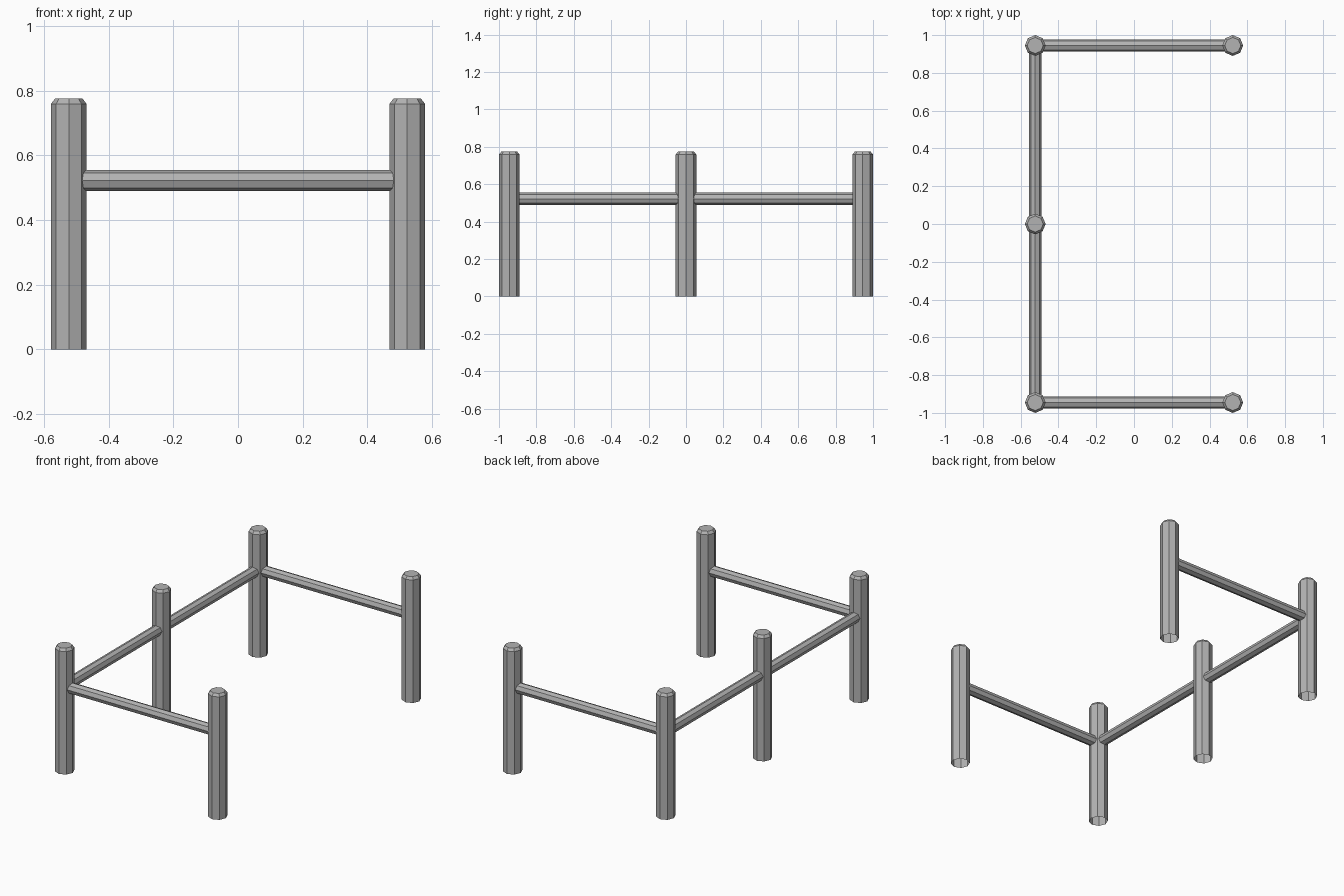
import bpy, bmesh
from math import pi
from mathutils import Vector

cube = bpy.data.objects.get("Cube")
if cube:
    bpy.data.objects.remove(cube)

SIDES = 8
POST_X, POST_Y = 0.523, 0.945
POST_R, POST_H, BEVEL = 0.055, 0.775, 0.016
RAIL_R, RAIL_Z = 0.033, 0.522

metal = bpy.data.materials.new("grey_metal")
metal.use_nodes = True
grey = (0.45, 0.45, 0.45, 1)
metal.diffuse_color = grey
metal.node_tree.nodes["Principled BSDF"].inputs["Base Color"].default_value = grey


def add_object(name, bm):
    bmesh.ops.recalc_face_normals(bm, faces=bm.faces)
    mesh = bpy.data.meshes.new(name)
    bm.to_mesh(mesh)
    bm.free()
    mesh.materials.append(metal)
    obj = bpy.data.objects.new(name, mesh)
    bpy.context.collection.objects.link(obj)
    return obj


def tube(radius, length):
    """Open octagonal tube along z, starting at the origin."""
    bm = bmesh.new()
    bmesh.ops.create_cone(bm, cap_ends=False, segments=SIDES,
                          radius1=radius, radius2=radius, depth=length)
    bmesh.ops.translate(bm, verts=bm.verts, vec=(0, 0, length / 2))
    return bm


def post(name, x, y):
    bm = tube(POST_R, POST_H - BEVEL)
    # Chamfered cap on top, open at the foot
    rim = [e for e in bm.edges if all(v.co.z > POST_H / 2 for v in e.verts)]
    new = bmesh.ops.extrude_edge_only(bm, edges=rim)["geom"]
    top = [v for v in new if isinstance(v, bmesh.types.BMVert)]
    for v in top:
        v.co.x *= 0.77
        v.co.y *= 0.77
        v.co.z = POST_H
    bmesh.ops.contextual_create(bm, geom=[e for e in new if isinstance(e, bmesh.types.BMEdge)
                                          and all(v in top for v in e.verts)])
    add_object(name, bm).location = (x, y, 0)


def rail(name, start, end):
    a, b = (Vector((*p, RAIL_Z)) for p in (start, end))
    obj = add_object(name, tube(RAIL_R, (b - a).length))
    obj.location = a
    obj.rotation_euler = (b - a).to_track_quat("Z", "Y").to_euler()


# Posts and end rails
for end, y in (("front", -POST_Y), ("back", POST_Y)):
    post(end + "_right_post", -POST_X, y)
    post(end + "_left_post", POST_X, y)
    rail(end + "_rail", (-POST_X, y), (POST_X, y))
    rail(end + "_side_rail", (-POST_X, y), (-POST_X, 0))
post("middle_post", -POST_X, 0)
